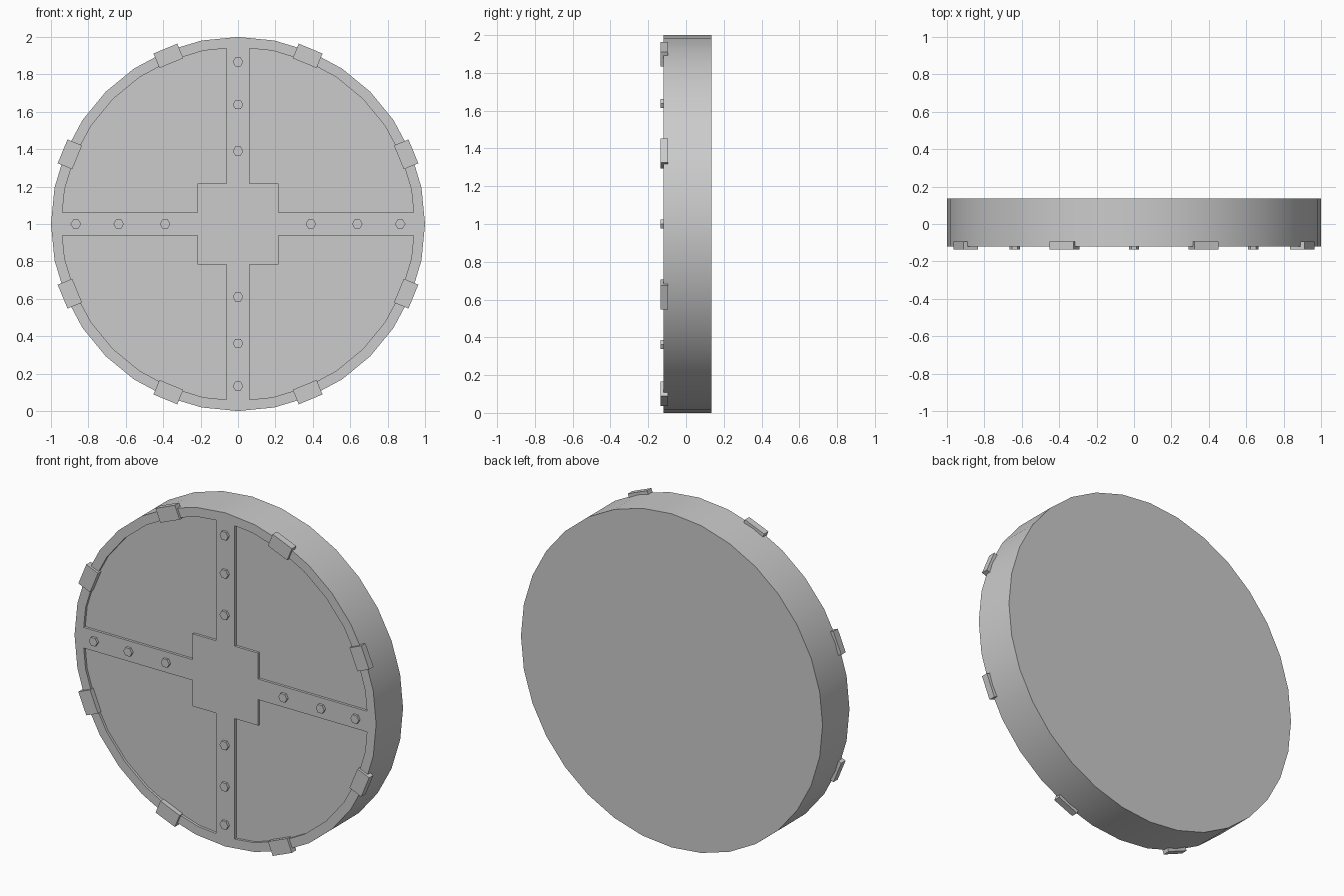
import bpy, bmesh, math
from mathutils import Matrix, Vector

if "Cube" in bpy.data.objects:
    bpy.data.objects.remove(bpy.data.objects["Cube"])

FRONT, BACK = -0.12, 0.135   # disc faces along y
PROUD = -0.135               # front of clips and bolts
CZ = 1.0                     # height of the disc centre
SIDES = 32

metal = bpy.data.materials.new("plain grey")
metal.diffuse_color = (0.6, 0.6, 0.6, 1)
metal.use_nodes = True
metal.node_tree.nodes["Principled BSDF"].inputs["Base Color"].default_value = metal.diffuse_color


def add_prism(bm, outline, y0, y1):
    """Extrude an (x, z) outline around the disc centre from y0 to y1."""
    a = [bm.verts.new((x, y0, z + CZ)) for x, z in outline]
    b = [bm.verts.new((x, y1, z + CZ)) for x, z in outline]
    n = len(outline)
    bm.faces.new(a)
    bm.faces.new(b[::-1])
    for i in range(n):
        j = (i + 1) % n
        bm.faces.new((a[i], b[i], b[j], a[j]))


def make_object(name, prisms):
    bm = bmesh.new()
    for outline, y0, y1 in prisms:
        add_prism(bm, outline, y0, y1)
    bmesh.ops.recalc_face_normals(bm, faces=bm.faces)
    mesh = bpy.data.meshes.new(name)
    bm.to_mesh(mesh)
    bm.free()
    mesh.materials.append(metal)
    ob = bpy.data.objects.new(name, mesh)
    bpy.context.collection.objects.link(ob)
    return ob


def polygon(n, r, cx=0, cz=0):
    return [(cx + r * math.cos(2 * math.pi * i / n),
             cz + r * math.sin(2 * math.pi * i / n)) for i in range(n)]


# Round disc
disc = make_object("disc", [(polygon(SIDES, 1.0), FRONT, BACK)])

# Four recessed quarter panels, leaving the rim, cross bars and centre square
ARM, HUB, RIM = 0.062, 0.217, 0.945
step = 2 * math.pi / SIDES
arc = [(RIM * math.cos(i * step), RIM * math.sin(i * step))
       for i in range(1, SIDES // 4)]
end = RIM - 0.006
quarter = [(end, ARM)] + arc + [(ARM, end), (ARM, HUB), (HUB, HUB), (HUB, ARM)]
cutter = make_object("panel_cutter", [
    ([(sx * x, sz * z) for x, z in quarter], FRONT - 0.05, FRONT + 0.015)
    for sx in (-1, 1) for sz in (-1, 1)])
cutter.hide_render = True

cut = disc.modifiers.new("panel recesses", 'BOOLEAN')
cut.operation = 'DIFFERENCE'
cut.solver = 'EXACT'
cut.object = cutter
bpy.context.view_layer.objects.active = disc
disc.select_set(True)
bpy.ops.object.modifier_apply(modifier=cut.name)
bpy.data.objects.remove(cutter)
bpy.ops.object.shade_smooth_by_angle(angle=math.radians(30))
disc.select_set(False)

# Eight clips over the rim
clip = [(0.931, -0.069), (1.015, -0.069), (1.015, 0.069), (0.931, 0.069)]
for k in range(8):
    turn = Matrix.Rotation(math.radians(22.5 + 45 * k), 2)
    outline = [tuple(turn @ Vector(p)) for p in clip]
    make_object(f"rim_clip_{k + 1}", [(outline, PROUD, -0.094)])

# Hexagonal bolts along the cross bars
for name, dx, dz in (("right", 1, 0), ("left", -1, 0), ("top", 0, 1), ("bottom", 0, -1)):
    for k, r in enumerate((0.39, 0.638, 0.867)):
        make_object(f"{name}_bolt_{k + 1}",
                    [(polygon(6, 0.028, dx * r, dz * r), PROUD, FRONT + 0.005)])
